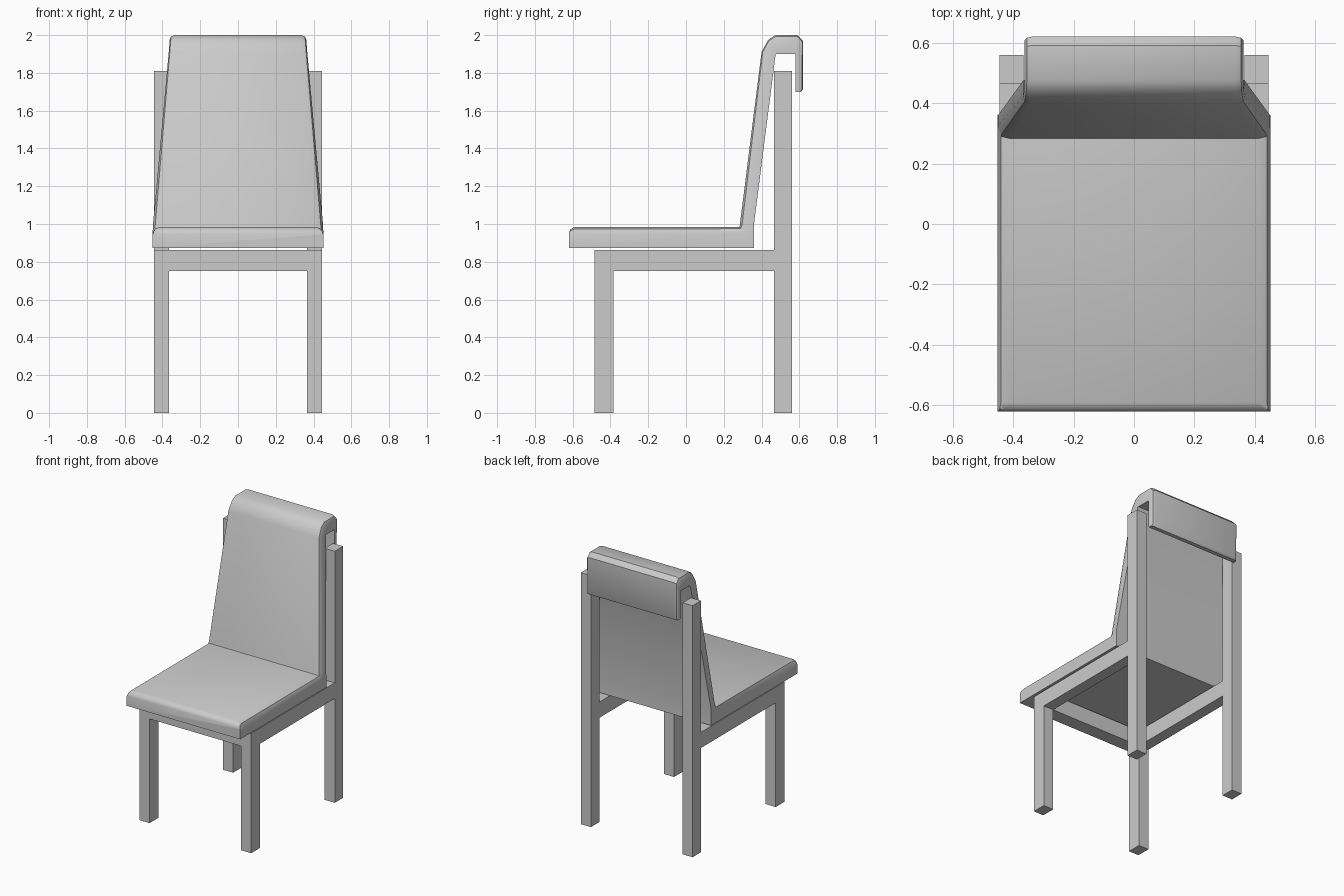
import bpy, bmesh
from mathutils import Vector

if "Cube" in bpy.data.objects:
    bpy.data.objects.remove(bpy.data.objects["Cube"])


def finish(name, bm):
    bmesh.ops.remove_doubles(bm, verts=bm.verts, dist=0.0005)
    bmesh.ops.recalc_face_normals(bm, faces=bm.faces)
    mesh = bpy.data.meshes.new(name)
    bm.to_mesh(mesh)
    bm.free()
    obj = bpy.data.objects.new(name, mesh)
    bpy.context.collection.objects.link(obj)
    return obj


def extrude_x(name, profile, x0, x1):
    """Solid from a (y, z) outline between two x positions."""
    bm = bmesh.new()
    face = bm.faces.new([bm.verts.new((x0, y, z)) for y, z in profile])
    ext = bmesh.ops.extrude_face_region(bm, geom=[face])
    verts = [g for g in ext["geom"] if isinstance(g, bmesh.types.BMVert)]
    bmesh.ops.translate(bm, verts=verts, vec=(x1 - x0, 0, 0))
    return finish(name, bm)


# side frames: front leg, side rail and tall rear leg in one outline
side = [(-0.485, 0), (-0.385, 0), (-0.385, 0.75), (0.465, 0.75), (0.465, 0),
        (0.56, 0), (0.56, 1.81), (0.465, 1.81), (0.465, 0.863), (-0.485, 0.863)]
for label, s in (("left", -1), ("right", 1)):
    extrude_x(f"{label}_leg_frame", side, s * 0.365, s * 0.445)

# front rail between the front legs
extrude_x("front_rail", [(-0.485, 0.75), (-0.385, 0.75), (-0.385, 0.863), (-0.485, 0.863)],
          -0.365, 0.365)

# cushion stations: outer (y, z), inner (y, z), half width, edge rounding
stations = [
    ((-0.62, 0.950), (-0.62, 0.873), 0.452, 0.008),
    ((-0.612, 0.972), (-0.612, 0.873), 0.452, 0.025),
    ((-0.59, 0.985), (-0.59, 0.873), 0.452, 0.040),
    ((0.283, 0.985), (0.36, 0.873), 0.452, 0.040),
    ((0.285, 0.995), (0.36, 1.00), 0.450, 0.040),
    ((0.40, 1.91), (0.474, 1.895), 0.367, 0.020),
    ((0.435, 1.975), (0.477, 1.90), 0.363, 0.022),
    ((0.475, 2.00), (0.48, 1.90), 0.362, 0.025),
    ((0.59, 2.00), (0.58, 1.90), 0.362, 0.025),
    ((0.62, 1.97), (0.58, 1.898), 0.362, 0.025),
    ((0.62, 1.715), (0.58, 1.70), 0.362, 0.025),
    ((0.61, 1.70), (0.58, 1.70), 0.362, 0.010),
]

# seat, backrest and rear flap as one continuous padded shell
bm = bmesh.new()
rings = []
for outer, inner, w, b in stations:
    o, i = Vector((0, *outer)), Vector((0, *inner))
    d = (i - o).normalized()
    half = [i + Vector((w, 0, 0)), o + d * b + Vector((w, 0, 0)),
            o + d * b * 0.3 + Vector((w - b * 0.3, 0, 0)), o + Vector((w - b, 0, 0))]
    ring = half + [Vector((-p.x, p.y, p.z)) for p in reversed(half)]
    rings.append([bm.verts.new(p) for p in ring])
for a, c in zip(rings, rings[1:]):
    for k in range(len(a)):
        n = (k + 1) % len(a)
        bm.faces.new((a[k], a[n], c[n], c[k]))
bm.faces.new(rings[0])
bm.faces.new(rings[-1])
cushion = finish("seat_and_backrest_cushion", bm)
bpy.context.view_layer.objects.active = cushion
cushion.select_set(True)
bpy.ops.object.shade_smooth_by_angle(angle=0.7)
